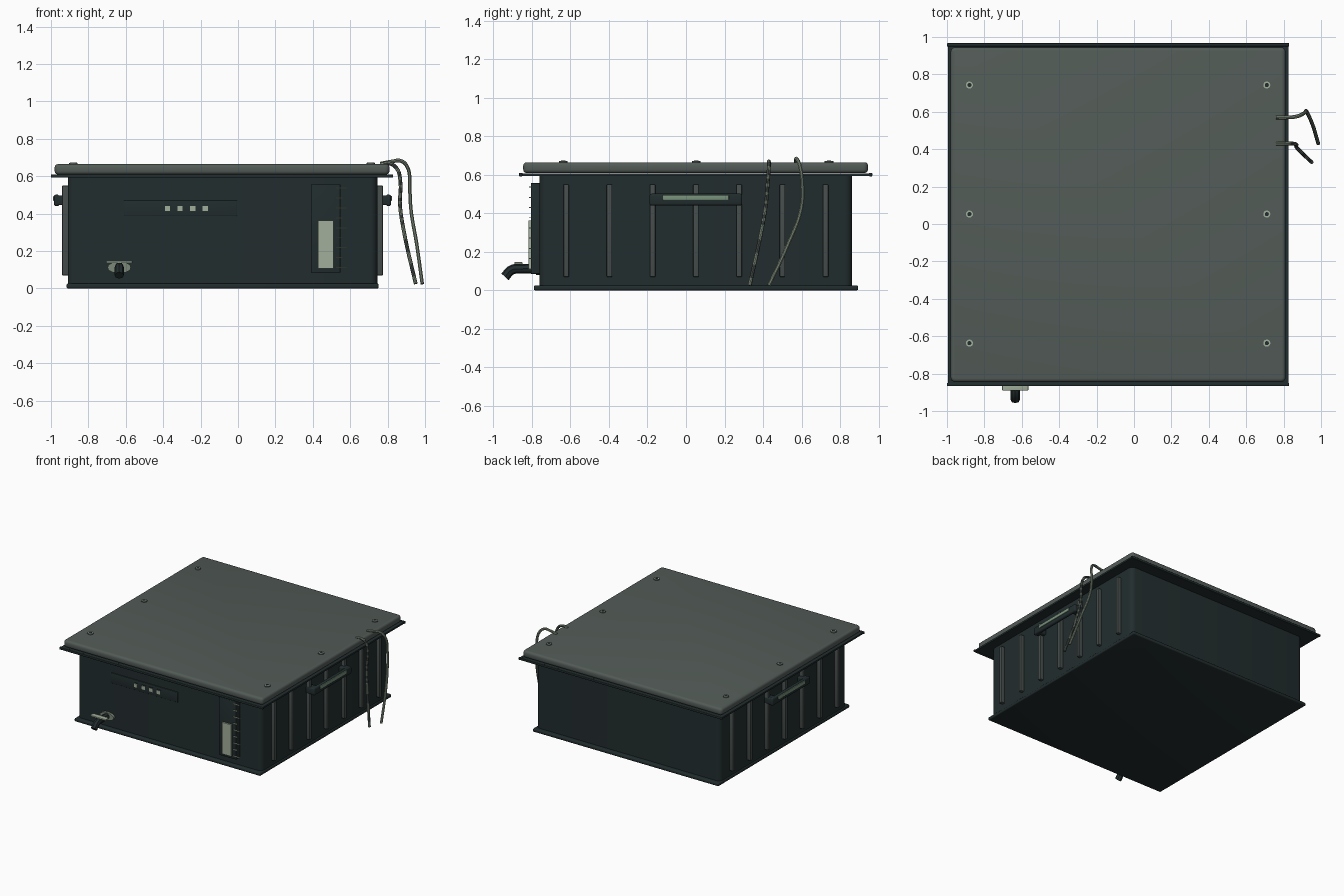
import bpy, bmesh, math
from mathutils import Vector

cube = bpy.data.objects.get("Cube")
if cube:
    bpy.data.objects.remove(cube, do_unlink=True)


def material(name, r, g, b):
    m = bpy.data.materials.new(name)
    m.use_nodes = True
    m.diffuse_color = (r, g, b, 1)
    bsdf = m.node_tree.nodes["Principled BSDF"]
    bsdf.inputs["Base Color"].default_value = (r, g, b, 1)
    bsdf.inputs["Roughness"].default_value = 0.7
    return m


DARK = material("dark slate", 0.016, 0.026, 0.027)
GREY = material("lid grey", 0.085, 0.105, 0.095)
RIB = material("rib grey", 0.06, 0.075, 0.072)
PALE = material("pale sage", 0.36, 0.43, 0.33)
GREEN = material("grip green", 0.19, 0.29, 0.2)
CABLE = material("cable grey", 0.2, 0.25, 0.19)


def finish(ob, mat, smooth=True):
    ob.data.materials.append(mat)
    if smooth:
        bpy.ops.object.select_all(action="DESELECT")
        ob.select_set(True)
        bpy.context.view_layer.objects.active = ob
        bpy.ops.object.shade_smooth_by_angle(angle=math.radians(40))
    return ob


def box(name, x, y, z, mat, bevel=0.0, corner=0.0):
    """Box from (min, max) ranges; corner rounds the upright edges, bevel the rest."""
    bm = bmesh.new()
    bmesh.ops.create_cube(bm, size=1)
    for v in bm.verts:
        v.co = [lo + (c + 0.5) * (hi - lo) for c, (lo, hi) in zip(v.co, (x, y, z))]
    if corner:
        upright = [e for e in bm.edges if abs(e.verts[0].co.z - e.verts[1].co.z) > 1e-4]
        bmesh.ops.bevel(bm, geom=upright, offset=corner, segments=5, profile=0.5, affect="EDGES")
    if bevel:
        sharp = [e for e in bm.edges if e.calc_face_angle(0) > 1]
        bmesh.ops.bevel(bm, geom=sharp, offset=bevel, segments=3, profile=0.5, affect="EDGES")
    me = bpy.data.meshes.new(name)
    bm.to_mesh(me)
    bm.free()
    ob = bpy.data.objects.new(name, me)
    bpy.context.collection.objects.link(ob)
    return finish(ob, mat, bool(bevel or corner))


def disc(name, loc, radius, depth, mat, rot=(0, 0, 0), squash=1.0):
    bpy.ops.mesh.primitive_cylinder_add(vertices=20, radius=radius, depth=depth, location=loc, rotation=rot)
    ob = bpy.context.object
    ob.name = name
    ob.scale.y = squash
    return finish(ob, mat)


def tube(name, points, radius, mat):
    cu = bpy.data.curves.new(name, "CURVE")
    cu.dimensions = "3D"
    cu.bevel_depth = radius
    cu.bevel_resolution = 2
    cu.use_fill_caps = True
    cu.resolution_u = 8
    sp = cu.splines.new("BEZIER")
    sp.bezier_points.add(len(points) - 1)
    for bp, p in zip(sp.bezier_points, points):
        bp.co = p
        bp.handle_left_type = bp.handle_right_type = "AUTO"
    ob = bpy.data.objects.new(name, cu)
    bpy.context.collection.objects.link(ob)
    bpy.ops.object.select_all(action="DESELECT")
    ob.select_set(True)
    bpy.context.view_layer.objects.active = ob
    bpy.ops.object.convert(target="MESH")
    return finish(bpy.context.object, mat)


# Case: body, base flange, rim and lid
L, R, F, B = -0.91, 0.745, -0.76, 0.862
box("body", (L, R), (F, B), (0.01, 0.6), DARK, corner=0.04)
box("base_flange", (-0.917, 0.752), (-0.79, 0.894), (0, 0.026), DARK, 0.008)
box("rim_plate", (-0.995, 0.825), (-0.86, 0.96), (0.594, 0.607), DARK)
for name, y in (("front", -0.867), ("back", 0.949)):
    box("rim_lip_" + name, (-1.0, 0.83), (y, y + 0.018), (0.592, 0.61), DARK, 0.004)
box("lid", (-0.98, 0.81), (-0.845, 0.945), (0.609, 0.665), GREY, 0.018, 0.025)

# Lid screws
for x in (-0.88, 0.71):
    for y in (-0.637, 0.053, 0.743):
        disc("screw_ring", (x, y, 0.666), 0.023, 0.01, GREY)
        disc("screw_washer", (x, y, 0.6675), 0.019, 0.01, PALE)
        disc("screw_socket", (x, y, 0.669), 0.011, 0.01, DARK)

# Side ribs and handles
for side, wall, s in (("right", L, -1), ("left", R, 1)):
    def out(a, b):
        return tuple(sorted((wall + s * a, wall + s * b)))
    for i in range(7):
        y = -0.622 + i * 0.2245
        box("rib_" + side, out(-0.01, 0.03), (y - 0.014, y + 0.014), (0.07, 0.55), RIB, 0.004)
    box("handle_grip_" + side, out(0.045, 0.074), (-0.19, 0.292), (0.44, 0.502), DARK, 0.012)
    for y in (-0.19, 0.232):
        box("handle_post_" + side, out(-0.01, 0.06), (y, y + 0.06), (0.445, 0.498), DARK, 0.008)
    box("handle_insert_" + side, out(0.04, 0.078), (-0.12, 0.222), (0.468, 0.495), GREEN, 0.004)

# Control panel with buttons
box("control_panel", (-0.61, -0.005), (F - 0.006, F + 0.01), (0.387, 0.47), DARK, 0.003)
for i in range(4):
    x = -0.377 + i * 0.0675
    box("button_frame", (x - 0.02, x + 0.02), (F - 0.009, F), (0.408, 0.448), DARK)
    box("button", (x - 0.014, x + 0.014), (F - 0.014, F), (0.414, 0.442), PALE)

# Level gauge
box("gauge_housing", (0.39, 0.548), (-0.805, F + 0.01), (0.085, 0.557), DARK, 0.004)
box("gauge_window", (0.427, 0.51), (-0.817, -0.8), (0.107, 0.363), PALE)
for i in range(9):
    z = 0.112 + i * 0.053
    reach = 0.58 if i % 2 == 0 else 0.56
    box("gauge_tick", (0.523, reach), (-0.815, -0.803), (z - 0.0025, z + 0.0025), PALE)

# Drain tap
TAP = -0.635
disc("tap_flange", (TAP, F - 0.008, 0.112), 0.062, 0.02, CABLE, (math.pi / 2, 0, 0), 0.5)
tube("tap_spout", [(TAP, F, 0.112), (TAP, -0.85, 0.112), (TAP, -0.905, 0.106),
                   (TAP, -0.94, 0.07)], 0.025, DARK)
disc("tap_stem", (TAP, -0.872, 0.128), 0.014, 0.03, DARK)
box("tap_lever", (-0.705, -0.565), (-0.89, -0.85), (0.135, 0.147), PALE, 0.003)

# Hanging cables; the second is braided in alternating bands
tube("cable_back", [(0.76, 0.57, 0.667), (0.82, 0.57, 0.678), (0.87, 0.575, 0.682), (0.905, 0.59, 0.65),
                    (0.918, 0.605, 0.53), (0.925, 0.597, 0.42), (0.955, 0.53, 0.24),
                    (0.985, 0.43, 0.025)], 0.01, CABLE)
braid = tube("cable_front", [(0.76, 0.43, 0.663), (0.81, 0.43, 0.668), (0.85, 0.43, 0.64),
                             (0.868, 0.425, 0.57), (0.866, 0.415, 0.45), (0.888, 0.39, 0.3),
                             (0.95, 0.33, 0.025)], 0.01, CABLE)
braid.data.materials.append(RIB)
for p in braid.data.polygons:
    p.material_index = int(p.center.z * 45) % 2
